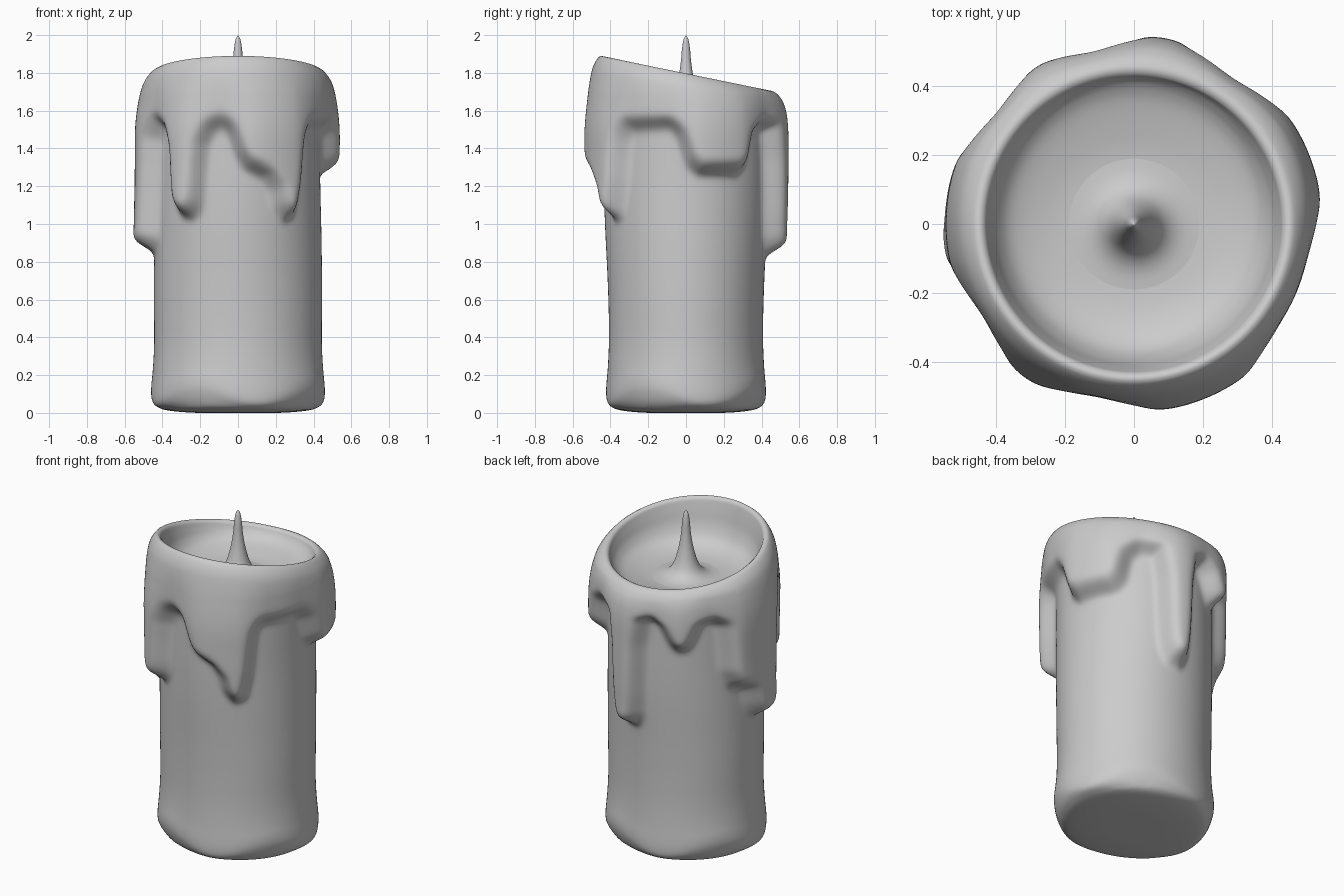
import bpy, bmesh, math

if "Cube" in bpy.data.objects:
    bpy.data.objects.remove(bpy.data.objects["Cube"])

N = 240          # columns around the candle
STEP = 0.014     # row spacing

# lower edge of the melted wax: (angle in degrees, height); -90 is the front
EDGE = [(-168, .88), (-162, .93), (-158, 1.45), (-150, 1.54), (-142, 1.51), (-138, 1.4),
        (-136, 1.13), (-130, 1.06), (-122, 1.05), (-116, 1.11), (-113, 1.42), (-108, 1.51),
        (-101, 1.54), (-95, 1.51), (-89, 1.37), (-84, 1.31), (-72, 1.26), (-66, 1.19),
        (-63, 1.1), (-57, 1.04), (-51, 1.06), (-47, 1.2), (-44, 1.45), (-40, 1.52),
        (-10, 1.53), (-4, 1.48), (2, 1.33), (8, 1.28), (36, 1.28), (42, 1.33), (46, 1.48),
        (54, 1.53), (66, 1.51), (69, 1.35), (71, .95), (76, .86), (86, .85), (91, .93),
        (93, 1.35), (96, 1.51), (102, 1.53), (108, 1.49), (114, 1.4), (118, 1.36), (125, 1.36),
        (129, 1.4), (135, 1.51), (143, 1.53), (150, 1.49), (153, 1.2), (158, 1.11),
        (170, 1.07), (174, .95), (179, .87), (192, .88)]

# candle profile from base centre over the rim into the bowl: (radius, height, wax layer, tilt)
PROFILE = [(0, 0, 0, 0), (.2, 0, 0, 0), (.35, .012, 0, 0), (.41, .035, 0, 0), (.437, .08, 0, 0),
           (.442, .14, 0, 0), (.432, .25, 0, 0), (.426, .4, 0, 0), (.43, .7, 1, 0),
           (.435, 1.0, 1, 0), (.435, 1.3, 1, 0), (.435, 1.45, 1, 0), (.435, 1.6, 1, .45),
           (.435, 1.68, .95, .7), (.435, 1.74, .8, .86), (.437, 1.778, .5, .96),
           (.442, 1.797, .15, 1), (.432, 1.787, 0, 1), (.417, 1.745, 0, .85),
           (.395, 1.69, 0, .45), (.355, 1.645, 0, .15), (.28, 1.615, 0, 0), (.18, 1.6, 0, 0),
           (0, 1.595, 0, 0)]

WICK = [(.2, 1.6), (.15, 1.605), (.115, 1.618), (.085, 1.645), (.063, 1.69), (.046, 1.75),
        (.034, 1.81), (.026, 1.87), (.021, 1.93), (.012, 1.98), (0, 2.0)]


def sstep(a, b, x):
    t = min(1, max(0, (x - a) / (b - a)))
    return t * t * (3 - 2 * t)


def smooth_path(pts, step):
    """Catmull-Rom resampling of a profile."""
    out = []
    for i in range(len(pts) - 1):
        p = [pts[max(0, min(len(pts) - 1, i + k))] for k in (-1, 0, 1, 2)]
        n = max(2, math.ceil(math.dist(p[1][:2], p[2][:2]) / step))
        for k in range(n):
            t = k / n
            out.append(tuple(.5 * (2 * b + (c - a) * t + (2 * a - 5 * b + 4 * c - d) * t * t
                                   + (3 * b - a - 3 * c + d) * t ** 3) for a, b, c, d in zip(*p)))
    return out + [pts[-1]]


def lathe(name, rows, cols, point, relax=0):
    """Revolved skin; point(row, column) gives each vertex. relax softens the outer wall."""
    bm = bmesh.new()
    rings = []
    for row in rows:
        if row[0] < 1e-5:
            rings.append([bm.verts.new((0, 0, row[1]))] * cols)
        else:
            rings.append([bm.verts.new(point(row, j)) for j in range(cols)])
    for a, b in zip(rings, rings[1:]):
        for j in range(cols):
            k = (j + 1) % cols
            bm.faces.new(list(dict.fromkeys((a[j], a[k], b[k], b[j]))))
    wall = [v for v in bm.verts if .01 < v.co.z < 1.68 and v.co.xy.length > .4]
    for _ in range(relax):
        bmesh.ops.smooth_vert(bm, verts=wall, factor=.5, use_axis_x=True,
                              use_axis_y=True, use_axis_z=True)
    bmesh.ops.recalc_face_normals(bm, faces=bm.faces)
    me = bpy.data.meshes.new(name)
    bm.to_mesh(me)
    bm.free()
    me.shade_smooth()
    ob = bpy.data.objects.new(name, me)
    bpy.context.collection.objects.link(ob)
    return ob


def edge_height(deg):
    deg = (deg + 168) % 360 - 168
    for (a, za), (b, zb) in zip(EDGE, EDGE[1:]):
        if a <= deg <= b:
            return za + (zb - za) * (deg - a) / (b - a)
    return EDGE[0][1]


edge = [edge_height(j * 360 / N) for j in range(N)]
low = [sstep(0, .22, 1.53 - e) for e in edge]
bulge = [sum(low[(j + k) % N] for k in range(-6, 7)) / 13 for j in range(N)]
ARC = .48 * math.tau / N


def edge_distance(j, z):
    """Signed distance on the unrolled wall to the wax edge, positive in the wax."""
    best = 1.0
    for k in range(-9, 9):
        x0, z0, dz = k * ARC, edge[(j + k) % N], edge[(j + k + 1) % N] - edge[(j + k) % N]
        t = min(1, max(0, (-x0 * ARC + (z - z0) * dz) / (ARC * ARC + dz * dz)))
        best = min(best, math.hypot(x0 + t * ARC, z0 + t * dz - z))
    return best if z > edge[j] else -best


def candle_point(row, j):
    r, z, layer, tilt = row
    a = j * math.tau / N
    # slightly oval, lumpy foot
    r *= 1 + .042 * math.cos(2 * a) * (1 - sstep(.5, 1.3, z))
    lift = sstep(.01, .09, z) * (1 - sstep(.1, .35, z))
    z += .032 * lift * math.cos(4 * (a + math.radians(30)))
    # sloping rim
    z -= .21 * tilt * r * math.sin(a)
    # melted layer with drips
    if layer > .001 and z > .7:
        t = sstep(-.03, .045, edge_distance(j, z)) if z < 1.66 else 1
        r += t * layer * (.077 + .035 * bulge[j] * sstep(1.85, 1.45, z))
    return r * math.cos(a), r * math.sin(a), z


# wax body with drips and bowl
lathe("candle_wax", smooth_path(PROFILE, STEP), N, candle_point, relax=9)

# wick with flared foot
lathe("wick", smooth_path(WICK, .02), 32,
      lambda p, j: (p[0] * math.cos(j * math.tau / 32), p[0] * math.sin(j * math.tau / 32), p[1]))
